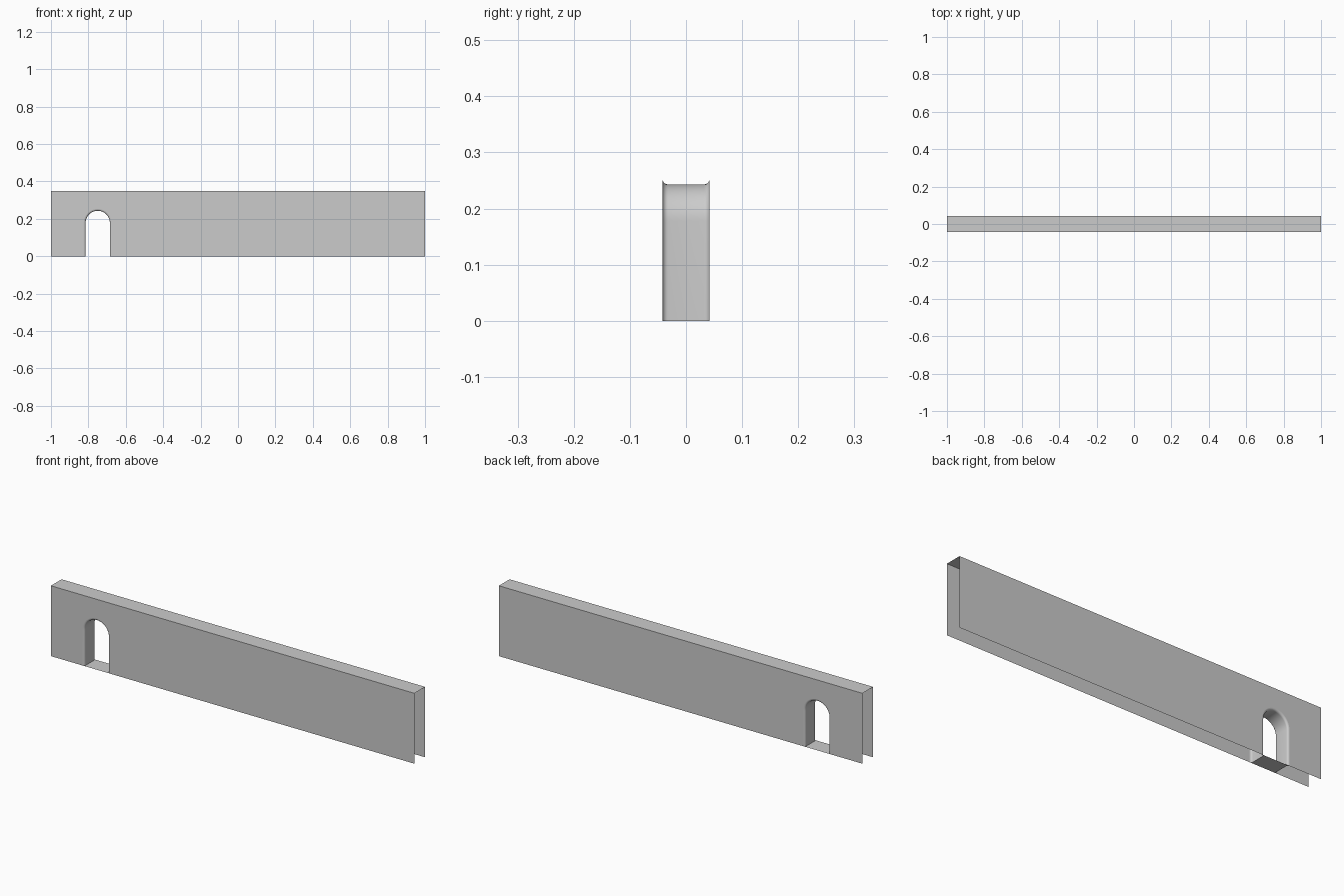
import bpy
import math

if "Cube" in bpy.data.objects:
    bpy.data.objects.remove(bpy.data.objects["Cube"])

DEPTH, HEIGHT = 0.042, 0.35          # half thickness and wall height
DOOR_X, SPRING_Z = -0.75, 0.178      # door centre and arch spring line
OUTER_R, BEVEL = 0.075, 0.01         # half opening at the wall face, edge rounding
ARC_STEPS, BEVEL_STEPS = 24, 5


def arch(r, y):
    """Door outline from left foot, over the arch, to right foot."""
    pts = [(DOOR_X - r, y, 0)]
    for i in range(ARC_STEPS + 1):
        a = math.pi * (1 - i / ARC_STEPS)
        pts.append((DOOR_X + r * math.cos(a), y, SPRING_Z + r * math.sin(a)))
    return pts + [(DOOR_X + r, y, 0)]


def add_mesh(name, verts, faces):
    mesh = bpy.data.meshes.new(name)
    mesh.from_pydata(verts, [], faces)
    mesh.update()
    obj = bpy.data.objects.new(name, mesh)
    bpy.context.collection.objects.link(obj)
    return obj


# Wall shell: front, back and top, with open ends and underside
def wall_face(y):
    return ([(-1, y, 0)] + arch(OUTER_R, y)
            + [(1, y, 0), (1, y, HEIGHT), (-1, y, HEIGHT)])


front, back = wall_face(-DEPTH), wall_face(DEPTH)
n = len(front)
add_mesh("wall_shell", front + back, [
    list(range(n)),
    list(range(2 * n - 1, n - 1, -1)),
    [n - 1, n - 2, 2 * n - 2, 2 * n - 1],
])

# Doorway lining: arch swept through the wall with rounded lips
profile = []
for i in range(BEVEL_STEPS + 1):
    t = math.pi / 2 * i / BEVEL_STEPS
    profile.append((OUTER_R - BEVEL * math.sin(t),
                    -DEPTH + BEVEL * (1 - math.cos(t))))
profile += [(r, -y) for r, y in reversed(profile)]

rings = [arch(r, y) for r, y in profile]
m = len(rings[0])
faces = [[j * m + k, (j + 1) * m + k, (j + 1) * m + k + 1, j * m + k + 1]
         for j in range(len(rings) - 1) for k in range(m - 1)]
lining = add_mesh("doorway_lining", [p for ring in rings for p in ring], faces)
bpy.context.view_layer.objects.active = lining
lining.select_set(True)
bpy.ops.object.shade_smooth_by_angle(angle=math.radians(40))

# Doorway floor, following the rounded lips
floor = [ring[-1] for ring in rings] + [ring[0] for ring in reversed(rings)]
add_mesh("doorway_floor", floor, [list(range(len(floor)))])
